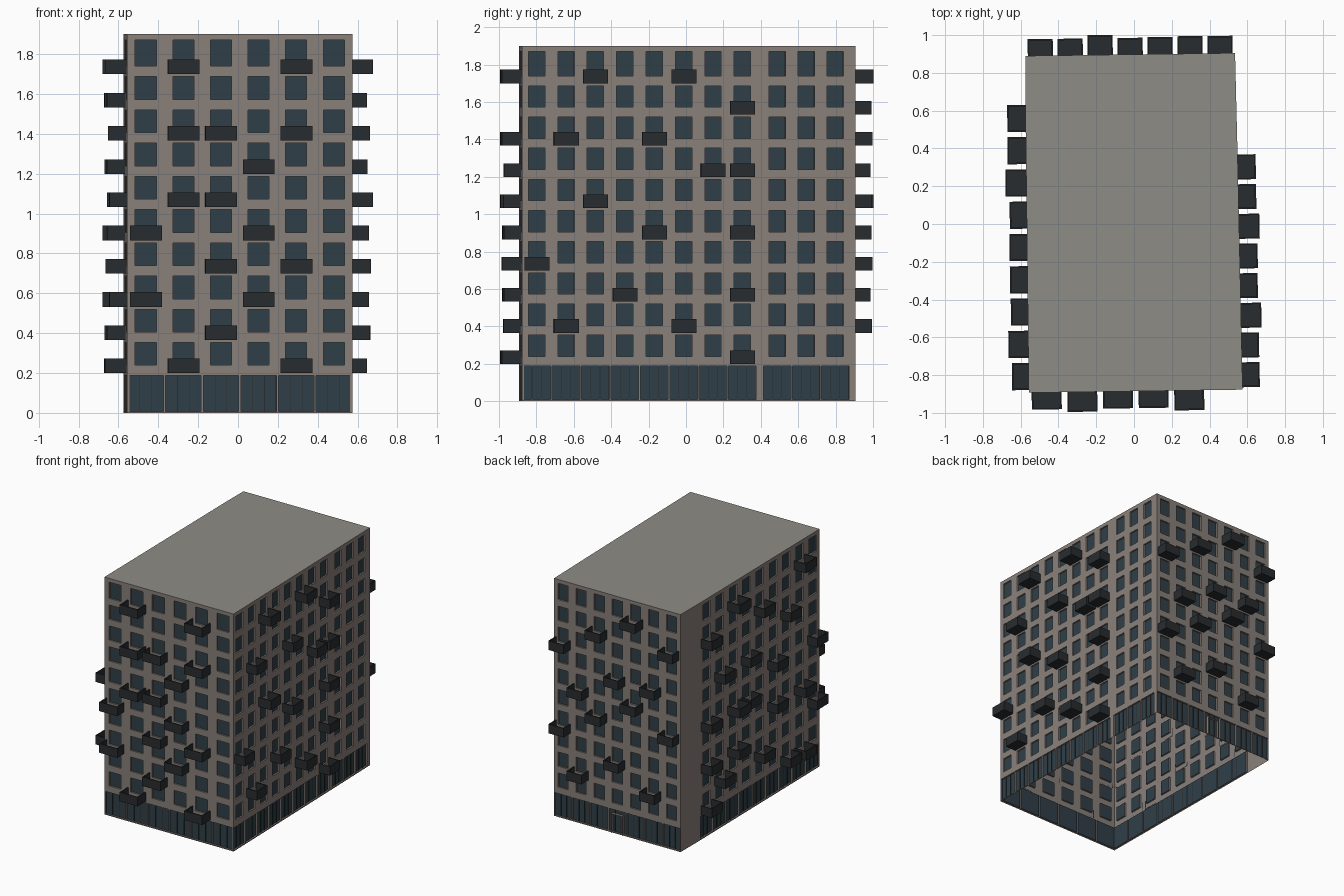
import bpy, bmesh
from mathutils import Vector

if "Cube" in bpy.data.objects:
    bpy.data.objects.remove(bpy.data.objects["Cube"])

TOP, GROUND, STOREY, ROWS = 1.9, 0.203, 0.1667, 10
RECESS = 0.012


def material(name, rgb):
    m = bpy.data.materials.new(name)
    m.diffuse_color = (*rgb, 1)
    m.use_nodes = True
    m.node_tree.nodes["Principled BSDF"].inputs["Base Color"].default_value = m.diffuse_color
    return m


WALL = material("warm_concrete", (0.25, 0.215, 0.195))
ROOF = material("roof_grey", (0.27, 0.265, 0.24))
GLASS = material("dark_glass", (0.03, 0.05, 0.063))
DARK = material("balcony_dark", (0.022, 0.025, 0.028))

parts = {}


def part(name):
    return parts.setdefault(name, bmesh.new())


def face(bm, pts):
    bm.faces.new([bm.verts.new(p) for p in pts])


class Wall:
    """Straight wall run; maps (along, out, height) to world space."""

    def __init__(self, a, b):
        self.a = Vector((*a, 0))
        d = Vector((*b, 0)) - self.a
        self.length = d.length
        self.d = d.normalized()
        self.n = Vector((self.d.y, -self.d.x, 0))

    def at(self, s, o, z):
        return self.a + self.d * s + self.n * o + Vector((0, 0, z))

    def rect(self, bm, s0, s1, z0, z1, o=0.0):
        if s1 - s0 > 1e-5:
            face(bm, [self.at(s0, o, z0), self.at(s1, o, z0),
                      self.at(s1, o, z1), self.at(s0, o, z1)])

    def box(self, bm, s0, s1, o0, o1, z0, z1):
        lo = [self.at(s, o, z0) for s, o in ((s0, o0), (s1, o0), (s1, o1), (s0, o1))]
        up = Vector((0, 0, z1 - z0))
        v = [bm.verts.new(p) for p in lo + [p + up for p in lo]]
        for f in ((0, 1, 2, 3), (7, 6, 5, 4), (1, 0, 4, 5), (2, 1, 5, 6), (3, 2, 6, 7), (0, 3, 7, 4)):
            bm.faces.new([v[i] for i in f])

    def opening(self, cell, hole, glass):
        """Wall cell with a recessed pane."""
        bm = part("facade_walls")
        s0, s1, z0, z1 = cell
        h0, h1, w0, w1 = hole
        outer = [(s0, z0), (s1, z0), (s1, z1), (s0, z1)]
        inner = [(h0, w0), (h1, w0), (h1, w1), (h0, w1)]
        for i in range(4):
            j = (i + 1) % 4
            o0, o1, i0, i1 = outer[i], outer[j], inner[i], inner[j]
            face(bm, [self.at(o0[0], 0, o0[1]), self.at(o1[0], 0, o1[1]),
                      self.at(i1[0], 0, i1[1]), self.at(i0[0], 0, i0[1])])
            face(bm, [self.at(i0[0], 0, i0[1]), self.at(i1[0], 0, i1[1]),
                      self.at(i1[0], -RECESS, i1[1]), self.at(i0[0], -RECESS, i0[1])])
        self.rect(part(glass), h0, h1, w0, w1, -RECESS)

    def balcony(self, s, half, depth, z, h=0.073, t=0.008):
        """Open-topped tray: floor, front and two sides."""
        bm = part("balconies")
        self.box(bm, s - half, s + half, 0, depth, z, z + t)
        self.box(bm, s - half, s + half, depth - t, depth, z + t, z + h)
        for e in (s - half, s + half - t):
            self.box(bm, e, e + t, 0, depth - t, z + t, z + h)

    def build(self, cols, pad=0.0, balconies=(), depths=()):
        w = (self.length - 2 * pad) / max(cols, 1)
        plain = part("facade_walls")
        if cols == 0:
            self.rect(plain, 0, self.length, 0, TOP)
            return
        self.rect(plain, 0, pad, 0, TOP)
        self.rect(plain, self.length - pad, self.length, 0, TOP)
        for c in range(cols):
            s0, s1 = pad + c * w, pad + (c + 1) * w
            mid = (s0 + s1) / 2
            # shop front with two slim mullions
            g = w * 0.47
            self.opening((s0, s1, 0, GROUND), (mid - g, mid + g, 0.008, 0.187), "shop_glass")
            for k in (-1, 1):
                m = mid + k * g / 3
                self.box(part("shop_mullions"), m - 0.0015, m + 0.0015, -RECESS, -0.008, 0.008, 0.187)
            # upper windows
            for r in range(ROWS):
                z = GROUND + r * STOREY
                last = r == ROWS - 1
                z1 = TOP if last else z + STOREY
                self.opening((s0, s1, z, z1),
                             (mid - w * 0.28, mid + w * 0.28, z + 0.036, z + (0.166 if last else 0.15)),
                             "window_glass")
        for c, r in balconies:
            self.balcony(pad + (c + 0.5) * w, w * 0.42, depths[c], GROUND - 0.004 + r * STOREY)


# footprint corners, counter-clockwise from the front left
P = [(-0.557, -0.893), (0.575, -0.877), (0.548, 0.38), (0.535, 0.905), (-0.575, 0.89), (-0.575, 0.645)]

front = Wall(P[0], P[1])
front.build(6, 0, [(1, 9), (4, 9), (1, 7), (2, 7), (4, 7), (3, 6), (1, 5), (2, 5), (0, 4), (3, 4),
                   (2, 3), (4, 3), (0, 2), (3, 2), (2, 1), (1, 0), (4, 0)],
            [0.09, 0.105, 0.09, 0.09, 0.105, 0.09])
right = Wall(P[1], P[2])
right.build(8, 0, [(2, 9), (5, 9), (7, 8), (1, 7), (4, 7), (6, 6), (7, 6), (2, 5), (4, 4), (7, 4),
                   (0, 3), (3, 2), (7, 2), (1, 1), (5, 1), (7, 0)],
            [0.092, 0.092, 0.108, 0.092, 0.095, 0.108, 0.094, 0.095])
Wall(P[2], P[3]).build(3, 0.03)
back = Wall(P[3], P[4])
back.build(7, 0, [(4, 9), (2, 8), (6, 8), (0, 7), (3, 6), (5, 6), (1, 5), (4, 5), (2, 4), (6, 4),
                  (0, 3), (3, 2), (1, 1), (5, 1)],
           [0.092, 0.093, 0.09, 0.088, 0.105, 0.088, 0.088])
Wall(P[4], P[5]).build(0)
left = Wall(P[5], P[0])
left.build(9, 0, [(2, 9), (7, 9), (4, 8), (0, 8), (6, 7), (1, 6), (3, 6), (5, 5), (8, 5), (0, 4), (2, 4),
                  (3, 4), (5, 3), (7, 3), (8, 2), (0, 2), (2, 2), (4, 1), (1, 1), (6, 0), (0, 0), (7, 0)],
           [0.097, 0.098, 0.11, 0.09, 0.093, 0.093, 0.09, 0.105, 0.088])

# entrance frame in the middle of the back wall
mid = back.length / 2
for e in (-0.05, 0.045):
    back.box(part("entrance_frame"), mid + e, mid + e + 0.005, -RECESS, 0.008, 0, 0.15)
back.box(part("entrance_frame"), mid - 0.05, mid + 0.05, -RECESS, 0.008, 0.15, 0.155)

# flat roof
face(part("flat_roof"), [(x, y, TOP) for x, y in P])

MATS = {"facade_walls": WALL, "flat_roof": ROOF, "window_glass": GLASS, "shop_glass": GLASS,
        "shop_mullions": DARK, "balconies": DARK, "entrance_frame": WALL}
for name, bm in parts.items():
    bmesh.ops.remove_doubles(bm, verts=bm.verts, dist=1e-5)
    if name in ("balconies", "shop_mullions", "entrance_frame"):
        bmesh.ops.recalc_face_normals(bm, faces=bm.faces)
    me = bpy.data.meshes.new(name)
    bm.to_mesh(me)
    bm.free()
    me.materials.append(MATS[name])
    bpy.context.collection.objects.link(bpy.data.objects.new(name, me))
